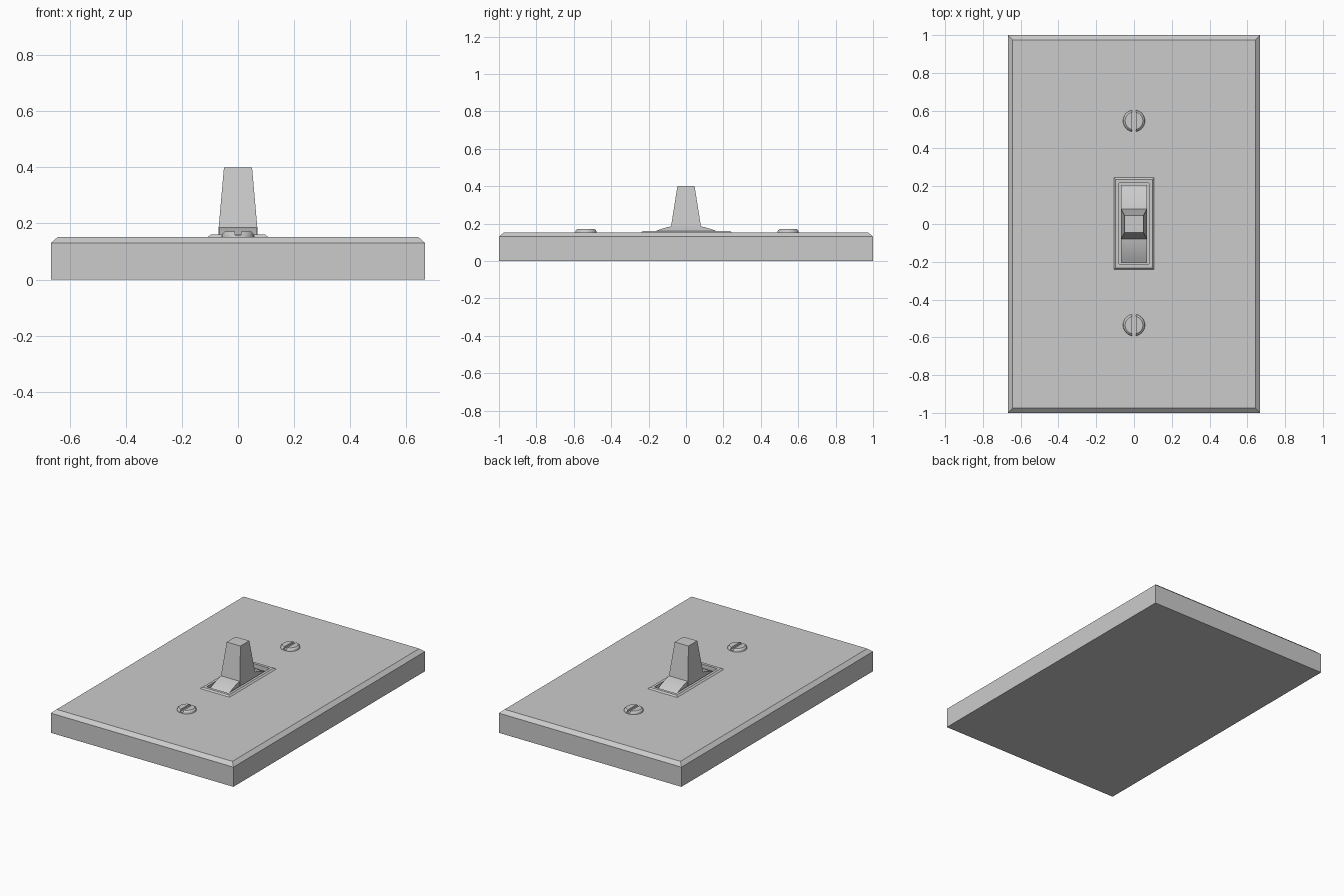
import bpy
import bmesh
from math import cos, sin, tau, radians, sqrt

cube = bpy.data.objects.get("Cube")
if cube:
    bpy.data.objects.remove(cube, do_unlink=True)

# One plain grey for the whole fitting
GREY = (0.6, 0.6, 0.6, 1)
grey = bpy.data.materials.new("plain_grey")
grey.use_nodes = True
grey.diffuse_color = GREY
grey.node_tree.nodes["Principled BSDF"].inputs["Base Color"].default_value = GREY


def rect(hx, hy, z):
    return [(-hx, -hy, z), (hx, -hy, z), (hx, hy, z), (-hx, hy, z)]


def circle(r, z, n=32):
    return [(r * cos(tau * i / n), r * sin(tau * i / n), z) for i in range(n)]


def loft(loops, ring=False):
    """Skin a series of loops; cap both ends, or join them as a ring."""
    bm = bmesh.new()
    rows = [[bm.verts.new(p) for p in loop] for loop in loops]
    pairs = list(zip(rows, rows[1:]))
    if ring:
        pairs.append((rows[-1], rows[0]))
    else:
        bm.faces.new(rows[0])
        bm.faces.new(rows[-1])
    for a, b in pairs:
        for i in range(len(a)):
            j = (i + 1) % len(a)
            bm.faces.new((a[i], a[j], b[j], b[i]))
    return bm


def finish(name, bm, location=(0, 0, 0), smooth=False):
    bmesh.ops.recalc_face_normals(bm, faces=bm.faces)
    mesh = bpy.data.meshes.new(name)
    bm.to_mesh(mesh)
    bm.free()
    mesh.materials.append(grey)
    obj = bpy.data.objects.new(name, mesh)
    obj.location = location
    bpy.context.collection.objects.link(obj)
    if smooth:
        bpy.ops.object.select_all(action="DESELECT")
        obj.select_set(True)
        bpy.context.view_layer.objects.active = obj
        bpy.ops.object.shade_smooth_by_angle(angle=radians(25))
    return obj


FLOOR = 0.11
TOP = 0.152

# Wall plate with chamfered edge and a recess for the switch
finish("wall_plate", loft([
    rect(0.667, 1, 0), rect(0.667, 1, 0.13), rect(0.642, 0.975, TOP),
    rect(0.09, 0.225, TOP), rect(0.09, 0.225, FLOOR)]))

# Raised frame lining the recess
finish("switch_frame", loft([
    rect(0.107, 0.243, TOP - 0.01), rect(0.107, 0.243, TOP), rect(0.097, 0.234, 0.161),
    rect(0.08, 0.215, 0.161), rect(0.08, 0.215, FLOOR)], ring=True), (0, 0.002, 0))

# Curved rocker under the lever
R, HALF, STEPS = 0.42, 0.206, 16
ys = [HALF * (2 * i / STEPS - 1) for i in range(STEPS + 1)]
arc = [(y, sqrt(R * R - y * y) - 0.227) for y in ys]
profile = [(-HALF, FLOOR)] + arc + [(HALF, FLOOR)]
finish("rocker", loft([[(x, y, z) for y, z in profile] for x in (-0.068, 0.068)]),
       smooth=True)

# Tapered toggle lever
finish("toggle_lever", loft([
    rect(0.069, 0.08, 0.15), rect(0.069, 0.08, 0.184), rect(0.05, 0.046, 0.4)]))

# Slotted screws: two head halves either side of a slot floor
SLOT = 0.011
for label, y in (("upper", 0.546), ("lower", -0.535)):
    for side, s in (("left", 1), ("right", -1)):
        bm = loft([circle(0.058, TOP - 0.01), circle(0.058, 0.156),
                   circle(0.055, 0.164), circle(0.047, 0.171)])
        cut = bmesh.ops.bisect_plane(
            bm, geom=bm.verts[:] + bm.edges[:] + bm.faces[:],
            plane_co=(s * SLOT, 0, 0), plane_no=(s, 0, 0), clear_inner=True)
        edges = [e for e in cut["geom_cut"] if isinstance(e, bmesh.types.BMEdge)]
        bmesh.ops.edgeloop_fill(bm, edges=edges)
        finish(f"{label}_screw_{side}_half", bm, (0, y, 0), smooth=True)
    finish(f"{label}_screw_slot_floor",
           loft([circle(0.056, TOP - 0.01), circle(0.056, 0.158)]), (0, y, 0))
